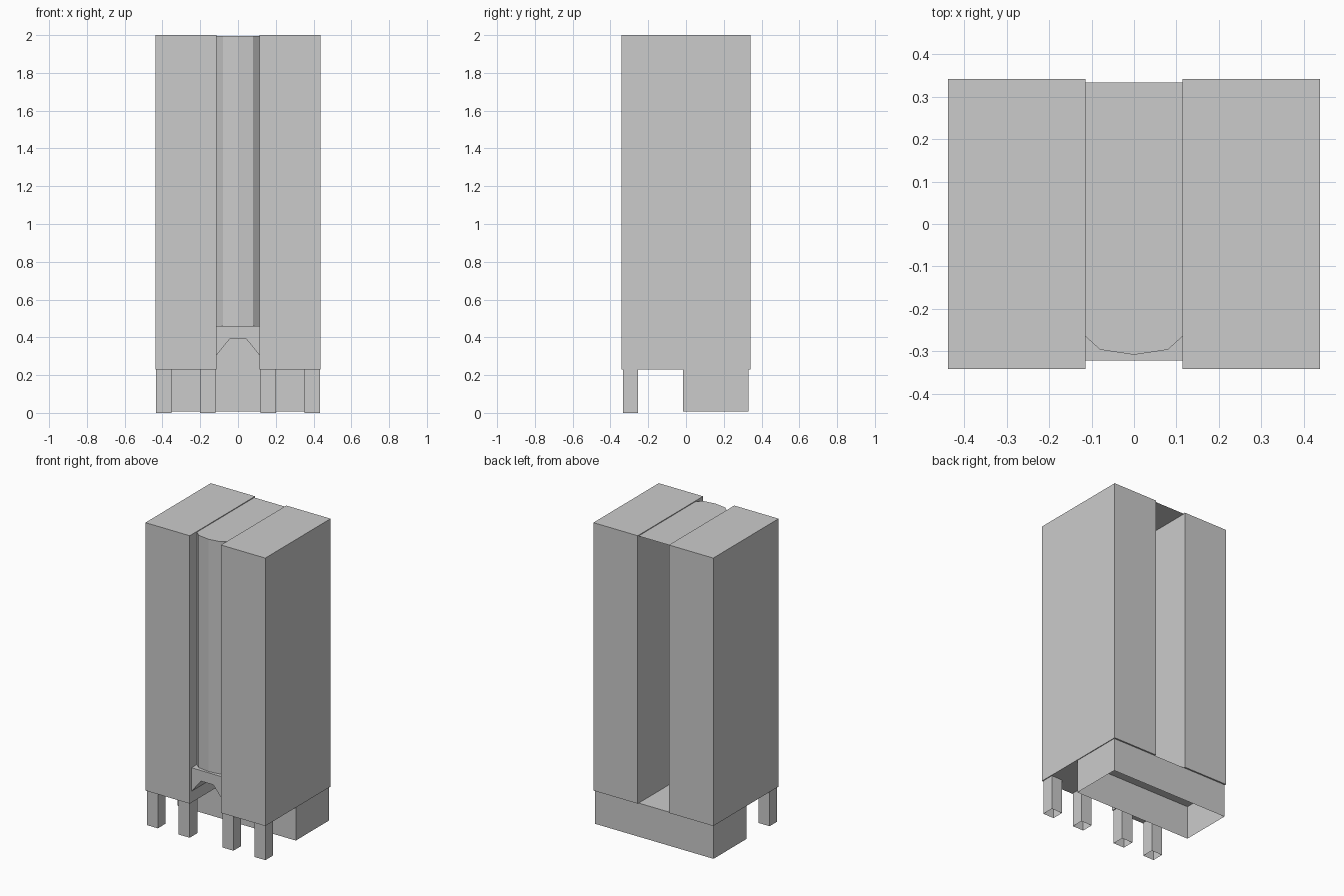
import bpy, bmesh
from mathutils import Vector

if "Cube" in bpy.data.objects:
    bpy.data.objects.remove(bpy.data.objects["Cube"])


def prism(name, outline, offset, keep=lambda f: True):
    """Extrude a closed outline along offset, then drop faces that fail keep()."""
    bm = bmesh.new()
    face = bm.faces.new([bm.verts.new(p) for p in outline])
    ext = bmesh.ops.extrude_face_region(bm, geom=[face], use_keep_orig=True)
    moved = [e for e in ext["geom"] if isinstance(e, bmesh.types.BMVert)]
    bmesh.ops.translate(bm, verts=moved, vec=Vector(offset))
    bmesh.ops.recalc_face_normals(bm, faces=bm.faces)
    bm.normal_update()
    drop = [f for f in bm.faces if not keep(f)]
    if drop:
        bmesh.ops.delete(bm, geom=drop, context="FACES")
    mesh = bpy.data.meshes.new(name)
    bm.to_mesh(mesh)
    bm.free()
    obj = bpy.data.objects.new(name, mesh)
    bpy.context.collection.objects.link(obj)
    return obj


def box(name, x0, x1, y0, y1, z0, z1, keep=lambda f: True):
    outline = [(x0, y0, z0), (x1, y0, z0), (x1, y1, z0), (x0, y1, z0)]
    return prism(name, outline, (0, 0, z1 - z0), keep)


def open_bottom(f):
    return f.normal.z > -0.5


W = 0.114        # half width of the central slot
FLOOR = 0.23     # underside of the raised tower
LEDGE = 0.46     # top of the entrance lintel
WALL = -0.015    # front of the rear base

# Two tall side slabs and the front columns under them
for s, side in ((-1, "left"), (1, "right")):
    xs = sorted((s * W, s * 0.438))
    box(f"{side}_tower", *xs, -0.341, 0.341, FLOOR, 2.0)
    for part, a, b in (("inner", 0.12, 0.20), ("outer", 0.353, 0.433)):
        xs = sorted((s * a, s * b))
        box(f"{side}_{part}_column", *xs, -0.333, -0.254, 0, FLOOR, open_bottom)

# Rear base, hollow from below
box("rear_base", -0.433, 0.433, WALL, 0.331, 0.008, FLOOR, open_bottom)

# Central shaft: faceted front and roof, open at the back
shaft = [(-W, 0.333, LEDGE), (-W, -0.265, LEDGE), (-0.08, -0.296, LEDGE),
         (0, -0.308, LEDGE), (0.08, -0.296, LEDGE), (W, -0.265, LEDGE),
         (W, 0.333, LEDGE)]
prism("central_shaft", shaft, (0, 0, 1.995 - LEDGE),
      lambda f: f.normal.z > 0.5 or f.normal.y < -0.2)

# Entrance lintel with an angular arch, closed by a wall behind
arch = [(-W, LEDGE), (-W, 0.305), (-0.045, 0.39),
        (0.045, 0.39), (W, 0.305), (W, LEDGE)]
prism("entrance_lintel", [(x, -0.322, z) for x, z in arch], (0, WALL + 0.322, 0))
box("entrance_back_wall", -W, W, WALL, WALL + 0.01, FLOOR, LEDGE)
